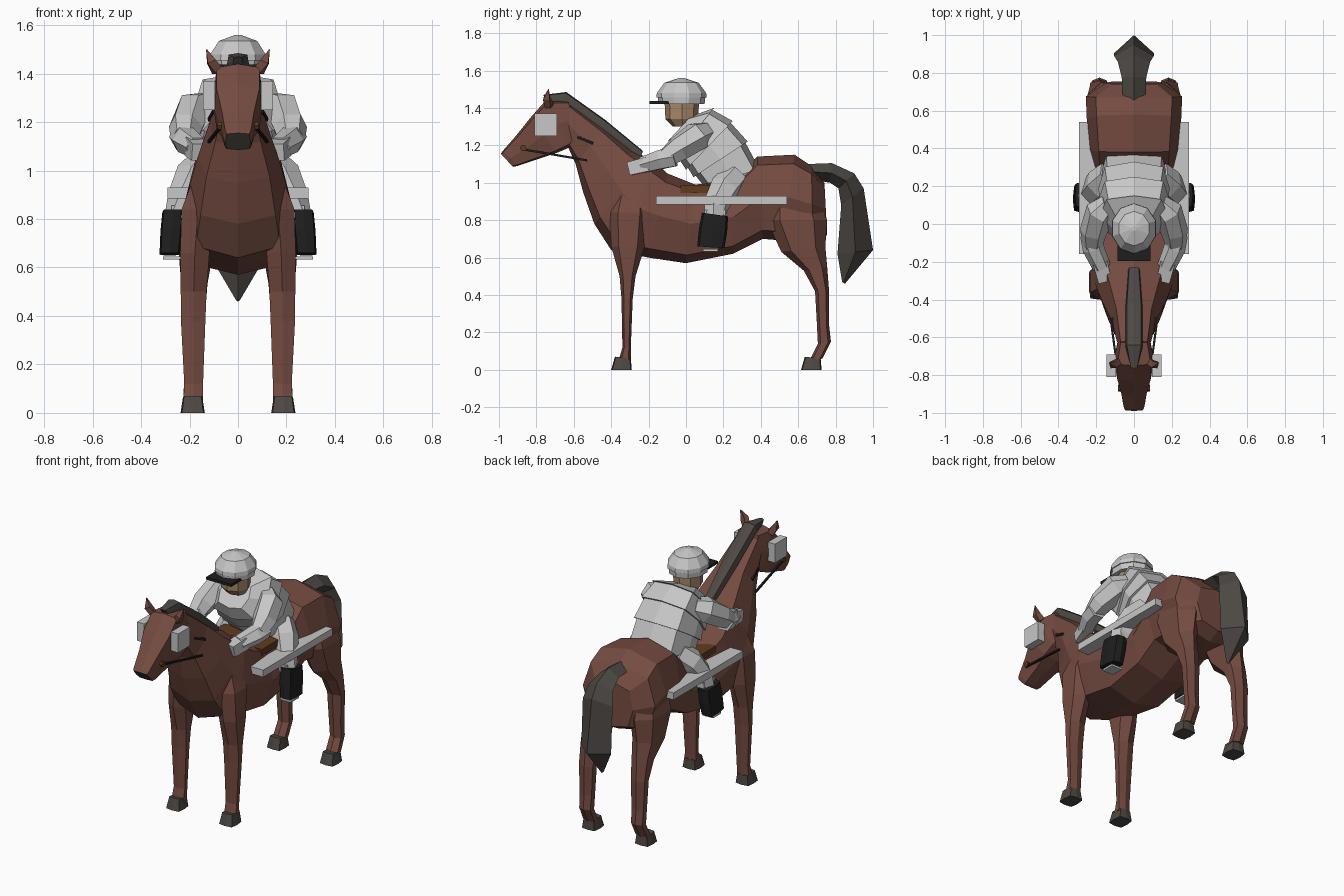
import bpy, bmesh, math
from mathutils import Vector

cube = bpy.data.objects.get("Cube")
if cube:
    bpy.data.objects.remove(cube)


def material(name, r, g, b):
    m = bpy.data.materials.new(name)
    m.use_nodes = True
    m.diffuse_color = (r, g, b, 1)
    bsdf = next(n for n in m.node_tree.nodes if n.type == 'BSDF_PRINCIPLED')
    bsdf.inputs["Base Color"].default_value = (r, g, b, 1)
    bsdf.inputs["Roughness"].default_value = 0.8
    return m


BROWN = material("chestnut coat", .175, .07, .052)
DARK = material("dark hair and hoof", .075, .065, .057)
GREY = material("light grey cloth", .57, .57, .57)
BLACK = material("black leather", .013, .013, .013)
SKIN = material("tan skin", .40, .25, .15)
SADDLE = material("saddle leather", .12, .045, .012)


def finish(name, bm, *mats):
    bmesh.ops.recalc_face_normals(bm, faces=bm.faces)
    me = bpy.data.meshes.new(name)
    bm.to_mesh(me)
    bm.free()
    for m in mats:
        me.materials.append(m)
    ob = bpy.data.objects.new(name, me)
    bpy.context.collection.objects.link(ob)
    return ob


def skin_rings(name, rings, mat, cap_mat=None):
    """Join rings of points into a closed skin."""
    bm = bmesh.new()
    vs = [[bm.verts.new(p) for p in ring] for ring in rings]
    n = len(vs[0])
    for a, b in zip(vs, vs[1:]):
        for i in range(n):
            j = (i + 1) % n
            bm.faces.new((a[i], a[j], b[j], b[i]))
    bm.faces.new(vs[0])
    end = bm.faces.new(vs[-1])
    if cap_mat:
        end.material_index = 1
        return finish(name, bm, mat, cap_mat)
    return finish(name, bm, mat)


def section(n, box, ya, za, yb, zb, hw, x=0):
    """Ring spanning two side-profile points, with a half width across."""
    a, b = Vector((x, ya, za)), Vector((x, yb, zb))
    mid, half = (a + b) / 2, (b - a) / 2
    pts = []
    for i in range(n):
        t = 2 * math.pi * i / n
        c, s = math.cos(t), math.sin(t)
        k = box if abs(c * s) > .1 else 1
        pts.append(mid + half * c * k + Vector((hw * s * k, 0, 0)))
    return pts


def loft(name, rows, mat, mirror=1, cap_mat=None, n=8, box=1.12):
    rings = [[Vector((p.x * mirror, p.y, p.z)) for p in section(n, box, *r)] for r in rows]
    return skin_rings(name, rings, mat, cap_mat)


def tube(name, pts, mat, n=6, turn=0.5):
    """Tapered limb through (x, y, z, radius) points."""
    rings = []
    for i, p in enumerate(pts):
        a, b = pts[max(i - 1, 0)], pts[min(i + 1, len(pts) - 1)]
        q = (Vector(b[:3]) - Vector(a[:3])).to_track_quat('Z', 'X')
        rings.append([Vector(p[:3]) + q @ Vector((p[3] * math.cos(t), p[3] * math.sin(t), 0))
                      for t in (2 * math.pi * (k + turn) / n for k in range(n))])
    return skin_rings(name, rings, mat)


def box(name, lo, hi, mat):
    bm = bmesh.new()
    bmesh.ops.create_cube(bm, size=1)
    lo, hi = Vector(lo), Vector(hi)
    for v in bm.verts:
        v.co = (lo + hi) / 2 + Vector([c * d for c, d in zip(v.co, hi - lo)])
    return finish(name, bm, mat)


# Horse trunk, from rump to the top of the neck
loft("horse_body", [
    (.755, .72, .74, 1.0, .15),
    (.68, .68, .67, 1.09, .255),
    (.53, .69, .58, 1.15, .25),
    (.41, .70, .38, 1.14, .235),
    (.25, .62, .27, 1.02, .228),
    (.0, .57, .05, .99, .228),
    (-.2, .60, -.1, 1.05, .228),
    (-.40, .64, -.15, 1.1, .22),
    (-.49, .78, -.2, 1.13, .195),
    (-.55, .95, -.28, 1.17, .165),
    (-.59, 1.1, -.43, 1.29, .118),
    (-.63, 1.19, -.62, 1.43, .09)], BROWN)

# Horse head with a dark muzzle end
loft("horse_head", [
    (-.58, 1.23, -.63, 1.44, .08),
    (-.62, 1.19, -.75, 1.44, .1),
    (-.69, 1.16, -.83, 1.35, .1),
    (-.78, 1.13, -.91, 1.25, .075),
    (-.90, 1.09, -.98, 1.17, .06),
    (-.925, 1.085, -.99, 1.155, .052)], BROWN, cap_mat=DARK, box=1.25)

# Mane and tail
loft("mane", [
    (-.72, 1.42, -.765, 1.47, .02),
    (-.66, 1.40, -.64, 1.485, .045),
    (-.46, 1.26, -.43, 1.335, .045),
    (-.25, 1.11, -.23, 1.17, .03)], DARK, box=1.2)
loft("tail", [
    (.66, 1.02, .65, 1.10, .06),
    (.77, 1.0, .78, 1.105, .065),
    (.815, .97, .9, 1.05, .085),
    (.83, .88, .95, .97, .105),
    (.81, .62, 1.0, .64, .105),
    (.835, .47, .85, .46, .008)], DARK, n=4)

for s, side in ((1, "left"), (-1, "right")):
    # Horse legs and hooves
    loft("front_leg_" + side, [
        (-.36, 1.02, -.2, 1.02, .04, .125),
        (-.41, .84, -.20, .84, .07, .165),
        (-.40, .66, -.22, .66, .062, .178),
        (-.355, .5, -.27, .5, .055, .183),
        (-.345, .38, -.285, .38, .052, .185),
        (-.34, .12, -.295, .12, .04, .183),
        (-.36, .05, -.295, .05, .042, .185)], BROWN, mirror=s, n=6)
    loft("hind_leg_" + side, [
        (.46, 1.02, .66, 1.02, .05, .145),
        (.43, .80, .755, .80, .085, .165),
        (.51, .63, .745, .66, .07, .175),
        (.63, .53, .755, .55, .056, .18),
        (.69, .42, .765, .42, .05, .183),
        (.70, .24, .765, .24, .043, .183),
        (.705, .14, .775, .15, .04, .183),
        (.66, .05, .73, .06, .042, .185)], BROWN, mirror=s, n=6)
    for end, y in (("front", -.345), ("hind", .67)):
        loft(end + "_hoof_" + side, [
            (y - .055, 0, y + .055, 0, .05, .187),
            (y - .035, .07, y + .05, .06, .04, .187)], DARK, mirror=s, box=1.25)

    # Ears, blinkers and bridle
    tube("ear_" + side, [(s * .085, -.73, 1.41, .026), (s * .11, -.745, 1.45, .025),
                         (s * .13, -.735, 1.5, .002)], BROWN, n=4)
    box("blinker_" + side, (s * .095, -.81, 1.25), (s * .145, -.69, 1.37), GREY)
    tube("rein_" + side, [(s * .072, -.88, 1.18, .008), (s * .12, -.53, 1.12, .008)], BLACK, n=4)
    tube("bit_ring_" + side, [(s * .05, -.87, 1.185, .018), (s * .085, -.87, 1.185, .018)], SADDLE)
    tube("neck_strap_" + side, [(s * .098, -.58, 1.245, .01), (s * .118, -.5, 1.21, .01)], BLACK, n=4)

    # Side boards
    box("side_board_" + side, (s * .16, -.16, .885), (s * .29, .54, .93), GREY)

    # Rider's arm
    tube("upper_arm_" + side, [(s * .13, .10, 1.27, .06), (s * .18, .06, 1.25, .08),
                               (s * .215, -.04, 1.18, .072), (s * .222, -.11, 1.13, .055)], GREY)
    tube("forearm_" + side, [(s * .225, -.06, 1.14, .06), (s * .215, -.13, 1.125, .058),
                             (s * .17, -.23, 1.095, .048)], GREY)
    tube("hand_" + side, [(s * .18, -.2, 1.1, .055), (s * .155, -.3, 1.075, .05)], GREY, n=4)

    # Rider's leg, boot and stirrup
    tube("thigh_" + side, [(s * .12, .26, 1.03, .08), (s * .18, .21, .97, .085),
                           (s * .225, .16, .88, .07), (s * .25, .145, .8, .055)], GREY)
    loft("boot_" + side, [
        (.085, .84, .225, .82, .042, .27),
        (.07, .76, .22, .74, .045, .275),
        (.06, .66, .205, .65, .042, .282)], BLACK, mirror=s, box=1.2)
    box("stirrup_" + side, (s * .235, .09, .632), (s * .31, .17, .645), GREY)
    box("boot_cuff_" + side, (s * .21, .1, .825), (s * .275, .21, .855), GREY)

# Saddle
box("saddle", (-.19, -.03, .945), (.19, .3, .985), SADDLE)

# Rider's jacket, as overlapping flared bands
bands = [
    (.16, .95, .36, .98, .145),
    (.09, .99, .395, 1.07, .18),
    (.04, 1.03, .33, 1.22, .19),
    (.0, 1.07, .25, 1.33, .19),
    (-.06, 1.14, .15, 1.40, .18),
    (-.10, 1.22, .03, 1.36, .11)]
for i, (low, high) in enumerate(zip(bands, bands[1:])):
    mid_y, mid_z = (high[0] + high[2]) / 2, (high[1] + high[3]) / 2
    top = [m + (v - m) * .92 for v, m in zip(high, (mid_y, mid_z, mid_y, mid_z, 0))]
    loft("jacket_band_" + str(i + 1), [low, top], GREY, box=1.15)

# Rider's head, helmet and peak
loft("rider_head", [
    (-.07, 1.3, .04, 1.3, .06),
    (-.11, 1.34, .065, 1.34, .085),
    (-.115, 1.44, .07, 1.44, .09)], SKIN, box=1)


def disc(z, r, y=-.024):
    return (y - r * 1.1, z, y + r * 1.1, z, r)


loft("helmet_band", [disc(1.42, .112), disc(1.46, .116)], GREY, n=10, box=1)
loft("helmet_dome", [disc(1.455, .122), disc(1.48, .12), disc(1.535, .083), disc(1.56, .012)],
     GREY, n=10, box=1)
box("helmet_peak", (-.088, -.195, 1.42), (.088, -.09, 1.437), BLACK)
